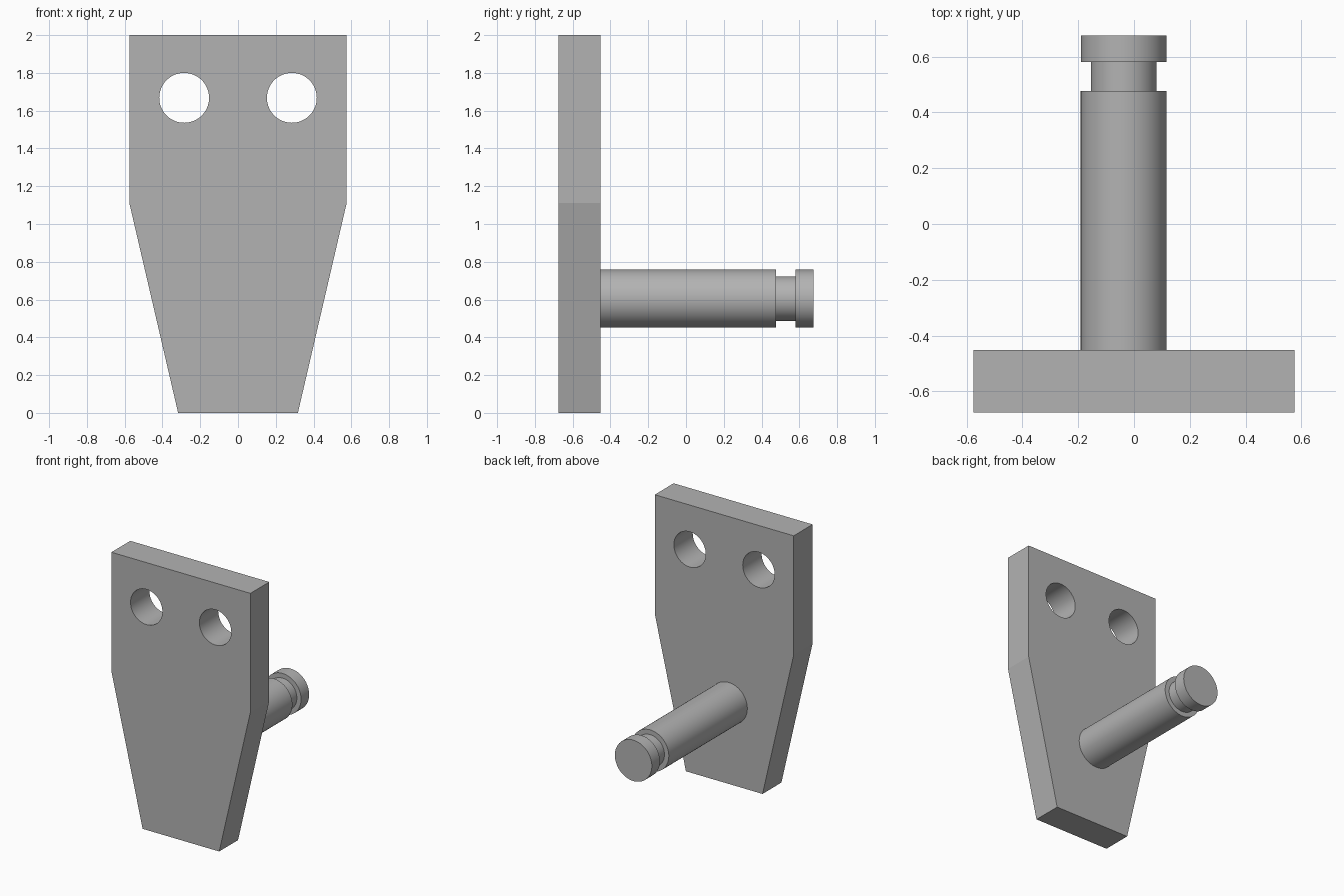
import bpy, bmesh, math
from mathutils import Matrix

cube = bpy.data.objects.get("Cube")
if cube:
    bpy.data.objects.remove(cube, do_unlink=True)

grey = bpy.data.materials.new("plain_grey")
grey.use_nodes = True
colour = (0.45, 0.45, 0.45, 1)
grey.diffuse_color = colour
grey.node_tree.nodes["Principled BSDF"].inputs["Base Color"].default_value = colour

FRONT, BACK = -0.675, -0.452


def add_object(name, bm):
    bmesh.ops.recalc_face_normals(bm, faces=bm.faces)
    mesh = bpy.data.meshes.new(name)
    bm.to_mesh(mesh)
    bm.free()
    mesh.materials.append(grey)
    obj = bpy.data.objects.new(name, mesh)
    bpy.context.collection.objects.link(obj)
    return obj


def activate(obj):
    bpy.ops.object.select_all(action='DESELECT')
    obj.select_set(True)
    bpy.context.view_layer.objects.active = obj


def shade(obj):
    activate(obj)
    bpy.ops.object.shade_smooth_by_angle(angle=math.radians(10))


# Tapered mounting plate
half = [(0.317, 0), (0.575, 1.11), (0.575, 2)]
outline = half + [(-x, z) for x, z in reversed(half)]
bm = bmesh.new()
face = bm.faces.new([bm.verts.new((x, FRONT, z)) for x, z in outline])
extruded = bmesh.ops.extrude_face_region(bm, geom=[face])["geom"]
bmesh.ops.translate(bm, vec=(0, BACK - FRONT, 0),
                    verts=[v for v in extruded if isinstance(v, bmesh.types.BMVert)])
plate = add_object("mounting_plate", bm)

# Two screw holes through the plate
bm = bmesh.new()
for side in (-1, 1):
    place = Matrix.Translation((side * 0.285, FRONT, 1.668)) @ Matrix.Rotation(math.pi / 2, 4, 'X')
    bmesh.ops.create_cone(bm, cap_ends=True, segments=64, radius1=0.132,
                          radius2=0.132, depth=1, matrix=place)
cutter = add_object("hole_cutter", bm)
cut = plate.modifiers.new("holes", 'BOOLEAN')
cut.object = cutter
cut.operation = 'DIFFERENCE'
cut.solver = 'EXACT'
activate(plate)
bpy.ops.object.modifier_apply(modifier=cut.name)
bpy.data.objects.remove(cutter, do_unlink=True)
shade(plate)

# Round pin with a groove near its end, turned from a profile
profile = [(0, BACK), (0.154, BACK), (0.154, 0.476), (0.118, 0.476),
           (0.118, 0.58), (0.153, 0.58), (0.153, 0.675), (0, 0.675)]
bm = bmesh.new()
points = [bm.verts.new((r, y, 0)) for r, y in profile]
edges = [bm.edges.new(pair) for pair in zip(points, points[1:])]
bmesh.ops.spin(bm, geom=points + edges, cent=(0, 0, 0), axis=(0, 1, 0),
               angle=math.tau, steps=64)
bmesh.ops.remove_doubles(bm, verts=bm.verts, dist=0.0001)
pin = add_object("grooved_pin", bm)
pin.location = (-0.037, 0, 0.605)
shade(pin)
